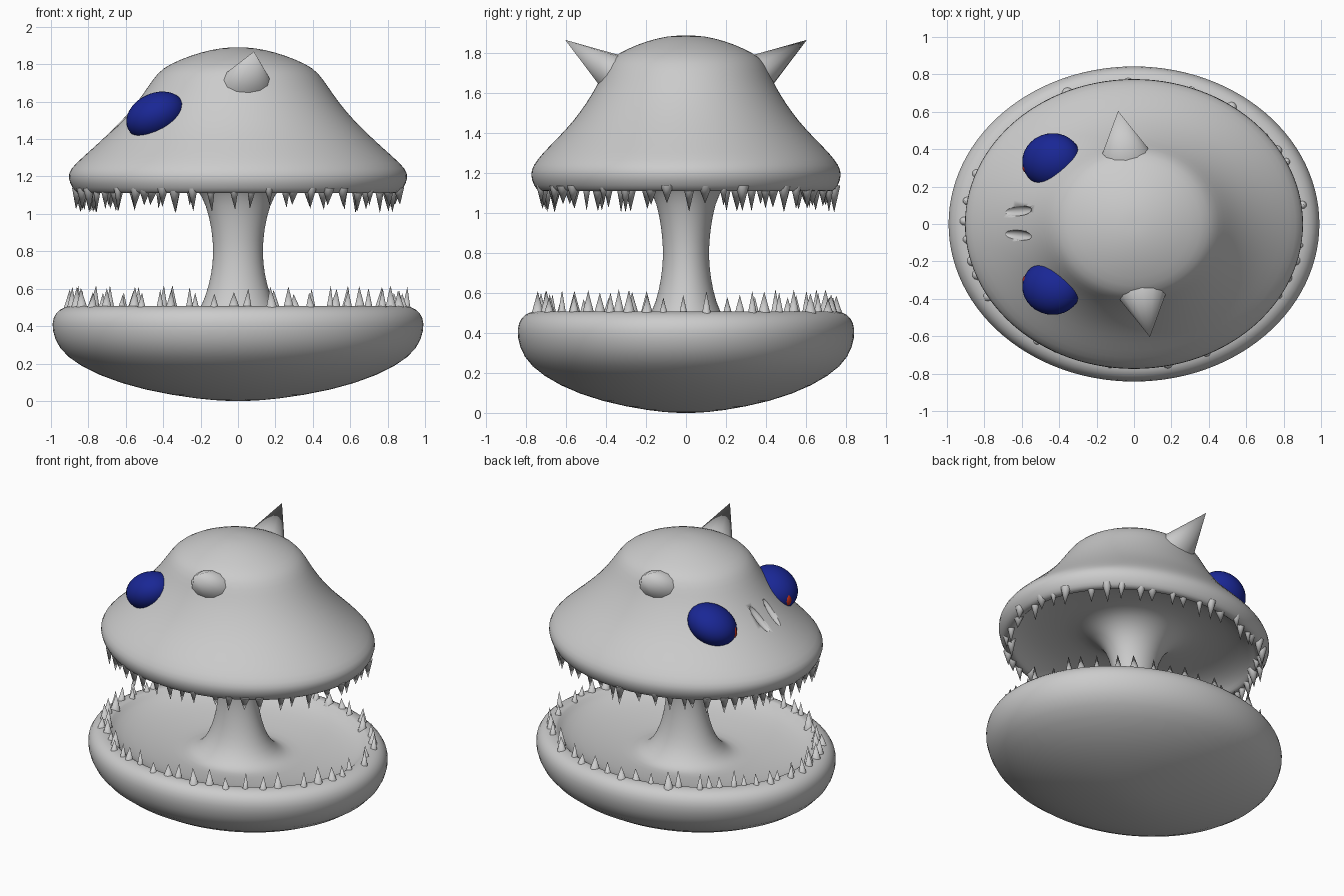
import bpy, bmesh, math, random
from math import sin, cos, pi
from mathutils import Vector, Matrix, Euler

if "Cube" in bpy.data.objects:
    bpy.data.objects.remove(bpy.data.objects["Cube"])

random.seed(4)


def finish(name, bm, colour=None, angle=40):
    bmesh.ops.recalc_face_normals(bm, faces=bm.faces[:])
    me = bpy.data.meshes.new(name)
    bm.to_mesh(me)
    bm.free()
    ob = bpy.data.objects.new(name, me)
    bpy.context.collection.objects.link(ob)
    bpy.ops.object.select_all(action='DESELECT')
    ob.select_set(True)
    bpy.context.view_layer.objects.active = ob
    bpy.ops.object.shade_smooth_by_angle(angle=math.radians(angle))
    if colour:
        mat = bpy.data.materials.new(name + "_colour")
        mat.diffuse_color = colour
        mat.use_nodes = True
        mat.node_tree.nodes["Principled BSDF"].inputs["Base Color"].default_value = mat.diffuse_color
        me.materials.append(mat)
    return ob


def loft(name, rings, n=56):
    """Stack of elliptical rings (z, x radius, y radius), closed by poles."""
    bm = bmesh.new()
    loops = [[bm.verts.new((rx * cos(2 * pi * i / n), ry * sin(2 * pi * i / n), z))
              for i in range(n)] for z, rx, ry in rings]
    for a, b in zip(loops, loops[1:]):
        for i in range(n):
            j = (i + 1) % n
            bm.faces.new((a[i], a[j], b[j], b[i]))
    for loop, z in ((loops[0], rings[0][0]), (loops[-1], rings[-1][0])):
        pole = bm.verts.new((0, 0, z))
        for i in range(n):
            bm.faces.new((loop[i], loop[(i + 1) % n], pole))
    ob = finish(name, bm, angle=70)
    sub = ob.modifiers.new("smooth", 'SUBSURF')
    sub.levels = sub.render_levels = 1
    return ob


def cone(bm, base, tip, r, flat=1.0, seg=10):
    """Pointed cone from base to tip; flat squashes its second axis."""
    base, tip = Vector(base), Vector(tip)
    d = tip - base
    side = Vector((0, 0, 1)).cross(d)
    side = side.normalized() if side.length > 1e-3 else Vector((1, 0, 0))
    up = d.normalized().cross(side)
    foot = [bm.verts.new(base + side * r * cos(2 * pi * i / seg)
                         + up * r * flat * sin(2 * pi * i / seg)) for i in range(seg)]
    top = bm.verts.new(tip)
    for i in range(seg):
        bm.faces.new((foot[i], foot[(i + 1) % seg], top))
    bm.faces.new(foot)


def ellipsoid(name, centre, radii, rot=(0, 0, 0), colour=None):
    bm = bmesh.new()
    bmesh.ops.create_uvsphere(bm, u_segments=32, v_segments=20, radius=1)
    mat = (Matrix.Translation(centre) @ Euler([math.radians(a) for a in rot]).to_matrix().to_4x4()
           @ Matrix.Diagonal((*radii, 1)))
    bm.transform(mat)
    return finish(name, bm, colour, 80)


# Body: lower jaw, dished mouth floor, throat, mouth roof and domed head
lower = [(0, .06), (.008, .2), (.055, .5), (.135, .75), (.235, .925), (.33, .985),
         (.42, 1.0), (.475, .975), (.505, .93), (.51, .87), (.505, .855), (.47, .82),
         (.43, .7), (.40, .5), (.385, .36)]
rings = [(z, r, r * .85) for z, r in lower]
rings += [(.40, .28, .26), (.46, .22, .195), (.55, .175, .15), (.68, .14, .122),
          (.8, .13, .112), (.92, .14, .122), (1.05, .17, .145), (1.14, .22, .19),
          (1.2, .29, .26), (1.23, .38, .34), (1.225, .55, .48), (1.2, .7, .6),
          (1.15, .79, .675), (1.115, .815, .70), (1.11, .83, .715)]
rings += [(1.11, .86, .74), (1.135, .885, .762), (1.19, .912, .782), (1.24, .90, .768),
          (1.3, .835, .72), (1.38, .745, .64), (1.46, .66, .565), (1.55, .575, .50),
          (1.64, .508, .445), (1.72, .455, .41), (1.78, .405, .375), (1.825, .31, .29),
          (1.865, .2, .19), (1.887, .09, .09), (1.89, .03, .03)]
body = loft("head_and_jaws", rings)

# Nostril slits cut into the snout
for side in (-1, 1):
    cutter = ellipsoid("nostril_cutter", (-.625, .005 + .065 * side, 1.505),
                       (.105, .028, .03), (0, -43, 5 * side))
    cutter.hide_render = True
    cutter.hide_viewport = False
    cutter.display_type = 'WIRE'
    cut = body.modifiers.new("nostril", 'BOOLEAN')
    cut.operation = 'DIFFERENCE'
    cut.solver = 'EXACT'
    cut.object = cutter


# Teeth: irregular rows around both rims, crowded towards the snout
def teeth(name, rx, ry, z, direction, count):
    bm = bmesh.new()
    for i in range(count):
        t = 2 * pi * (i + random.uniform(-.25, .25)) / count
        a = t - .22 * sin(t) * -1
        k = random.uniform(.97, 1.025)
        h = random.uniform(.065, .115)
        x, y = rx * k * cos(a), ry * k * sin(a)
        cone(bm, (x, y, z - .02 * direction),
             (x + random.uniform(-.01, .01), y, z + h * direction), random.uniform(.022, .036))
    return finish(name, bm, angle=60)


teeth("lower_teeth", .89, .745, .505, 1, 54)
teeth("upper_teeth", .845, .725, 1.118, -1, 54)

# Horns: one each side of the crown, turned half a circle from one another
for name, s in (("front_horn", 1), ("back_horn", -1)):
    bm = bmesh.new()
    cone(bm, (.045 * s, -.36 * s, 1.70), (.085 * s, -.605 * s, 1.868), .14, .72, 12)
    finish(name, bm, angle=60)

# Eyes with red slit pupils facing forwards
for name, s in (("left_eye", -1), ("right_eye", 1)):
    ellipsoid(name, (-.44, .34 * s, 1.525), (.165, .145, .12), (0, -25, 12 * s),
              (.01, .02, .3, 1))
    ellipsoid(name + "_pupil", (-.568, .30 * s, 1.495), (.028, .028, .045), (0, 10, 0),
              (.6, .03, .01, 1))
